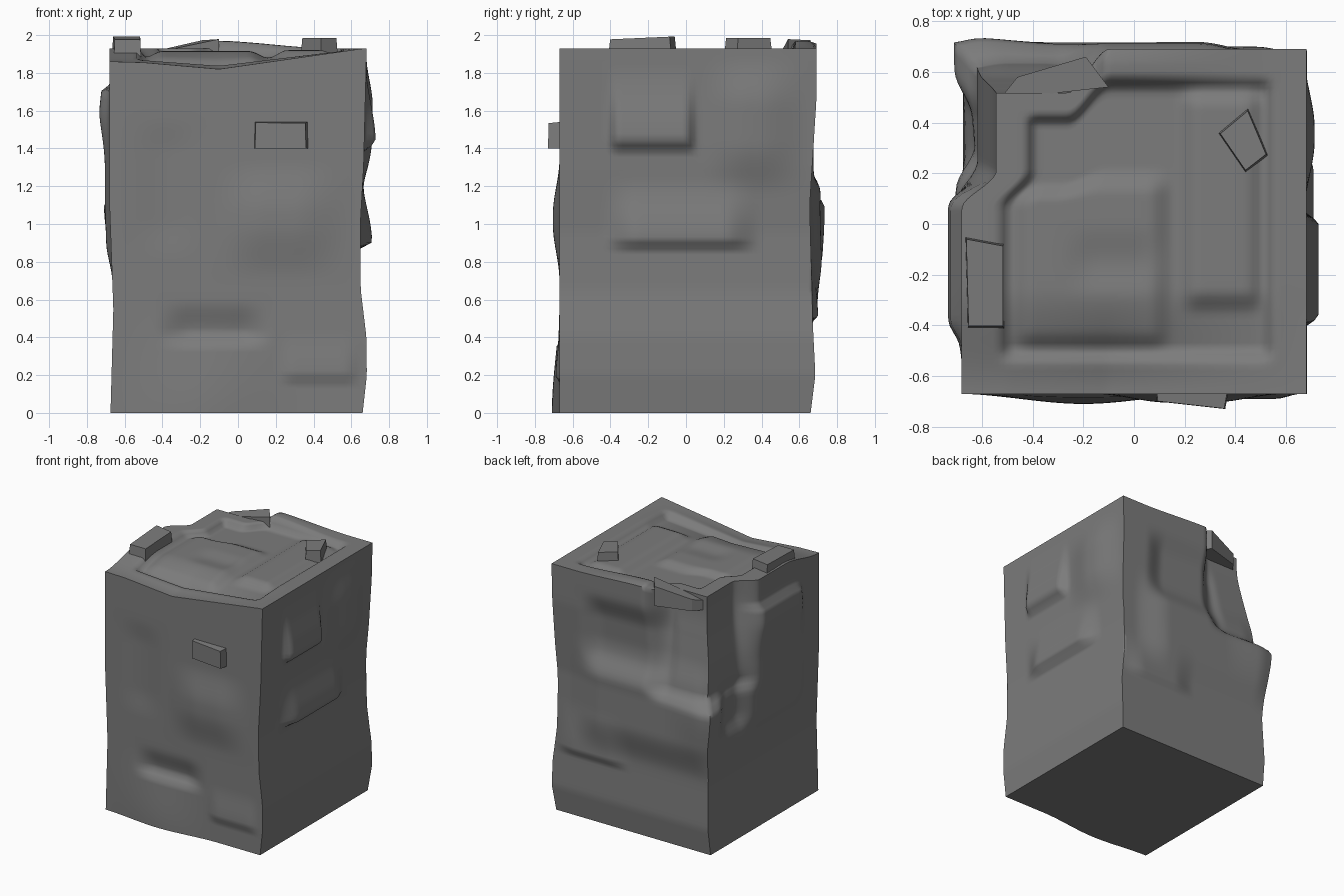
import bpy
import bmesh
from mathutils import Vector

old = bpy.data.objects.get("Cube")
if old:
    bpy.data.objects.remove(old, do_unlink=True)

stone = bpy.data.materials.new("dark grey stone")
stone.use_nodes = True
grey = (0.2, 0.2, 0.2, 1)
stone.diffuse_color = grey
stone.node_tree.nodes["Principled BSDF"].inputs["Base Color"].default_value = grey

HALF, TOP, CUTS = 0.67, 1.93, 59


def step(value, start, end):
    """Smooth ramp from 0 at start to 1 at end."""
    t = min(1, max(0, (value - start) / (end - start)))
    return t * t * (3 - 2 * t)


def chip(u, v, left, right, low, high, height, soft=0.15, under=0.025):
    """Raised flake: crisp lower lip, soft sides, long fade upward."""
    side = step(u, left, left + soft) * step(-u, -right, soft - right)
    return height * side * step(v, low, low + under) * step(-v, -high, -low - under)


def patch(u, v, left, right, low, high, height, soft=0.1):
    """Plateau with the same ramp on all four sides."""
    side = step(u, left, left + soft) * step(-u, -right, soft - right)
    return height * side * step(v, low, low + soft) * step(-v, -high, soft - high)


def profile(t, points):
    """Straight interpolation through a few points."""
    for (a, p), (b, q) in zip(points, points[1:]):
        if t <= b:
            return p + (q - p) * (t - a) / (b - a)
    return points[-1][1]


# Outward relief of each side of the block
def front_relief(x, z):
    bulge = 0.04 * step(-z, -0.6, 0) * step(-abs(x + 0.2), -0.5, 0)
    return (bulge + chip(x, z, -0.45, 0.2, 0.36, 0.6, -0.045, 0.2, 0.05)
            + chip(x, z, 0.2, 0.66, 0.17, 0.45, 0.02, 0.1)
            + patch(x, z, -0.16, 0.6, 0.7, 1.35, 0.035, 0.3)
            + patch(x, z, -0.6, -0.15, 0.8, 1.6, -0.012, 0.22))


def right_relief(y, z):
    edge = profile(z, [(0, -0.01), (0.2, 0.012), (0.4, 0.01), (0.65, -0.02),
                       (0.95, -0.025), (1.3, -0.005), (1.9, 0.01)])
    return (edge + chip(y, z, -0.42, 0.06, 1.4, 1.85, 0.06, 0.06)
            + chip(y, z, -0.45, 0.4, 0.88, 1.25, 0.065, 0.2)
            + patch(y, z, 0.05, 0.66, 1.15, 1.9, 0.04, 0.28))


def back_relief(x, z):
    edge = profile(z, [(0, -0.01), (0.2, 0.015), (0.5, 0), (1.1, -0.015),
                       (1.65, 0.02), (TOP, 0.02)])
    return (edge + chip(-x, z, -0.68, 0.0, 0.48, 0.9, 0.03, 0.2)
            + patch(x, z, -0.85, 0.55, 0.55, 1.45, 0.055, 0.3)
            + patch(x, z, -0.4, 0.46, 1.15, 1.8, -0.05, 0.2))


def left_relief(y, z):
    edge = profile(z, [(0, 0.005), (0.55, -0.01), (1.1, 0.01), (TOP, 0.01)])
    return (edge + patch(y, z, -0.56, 0.3, 0.7, 1.75, 0.025, 0.2)
            + chip(y, -z, -0.48, 0.24, -1.74, -1.3, 0.04, 0.1)
            + patch(y, z, 0.15, 0.58, 0.8, 1.25, -0.05, 0.16))


def top_relief(x, y):
    # sagging front edge, shallow tray, broken slabs and a ridge along the back
    front = step(-y, 0.25, 0.66)
    sag = profile(x, [(-0.67, -0.07), (-0.5, -0.075), (-0.1, -0.11), (0.67, 0)])
    return (front * sag + patch(x, y, -0.54, 0.56, -0.55, 0.58, -0.05, 0.06)
            + patch(x, y, 0.16, 0.54, -0.36, 0.56, 0.04)
            + patch(x, y, -0.5, 0.16, -0.52, 0.22, 0.035)
            + patch(x, y, -0.3, 0.15, -0.3, 0.0, -0.015, 0.15)
            + chip(y, x, 0.54, 0.7, -0.2, 0.5, 0.04, 0.05, 0.07))


def weather(p):
    x, y, z = p
    onx, ony = abs(x) > HALF - 1e-4, abs(y) > HALF - 1e-4
    q = Vector((x, y, z))
    if onx:
        q.x += right_relief(y, z) if x > 0 else -left_relief(y, z)
    if ony:
        q.y += back_relief(x, z) if y > 0 else -front_relief(x, z)
    q.z += top_relief(x, y) * (z / TOP) ** 6

    # broken-out corner: sharp ledge, then a face leaning inward
    lean = 0.45 * step(z, 1.1, 1.2) + 0.55 * step(z, 1.2, 1.85)
    if x < 0:
        q.x *= 1 - 0.2 * lean * step(y, 0.08, 0.28)
    if y > 0:
        q.y *= 1 - 0.25 * lean * step(-x, 0.12, 0.33)
    ledge = step(z, 0.7, 1.08) * step(-z, -1.2, -1.1) * step(y - x, 0.95, 1.3)
    q.x -= 0.03 * ledge
    q.y += 0.025 * ledge
    return q


def finish(name, bm, angle):
    bmesh.ops.recalc_face_normals(bm, faces=bm.faces)
    mesh = bpy.data.meshes.new(name)
    bm.to_mesh(mesh)
    bm.free()
    mesh.materials.append(stone)
    obj = bpy.data.objects.new(name, mesh)
    bpy.context.collection.objects.link(obj)
    bpy.ops.object.select_all(action="DESELECT")
    obj.select_set(True)
    bpy.context.view_layer.objects.active = obj
    bpy.ops.object.shade_smooth_by_angle(angle=angle)


# Main weathered block
bm = bmesh.new()
bmesh.ops.create_cube(bm, size=1)
bmesh.ops.subdivide_edges(bm, edges=bm.edges, cuts=CUTS, use_grid_fill=True)
for v in bm.verts:
    v.co = weather((v.co.x * 2 * HALF, v.co.y * 2 * HALF, (v.co.z + 0.5) * TOP))
finish("stone_block", bm, 1.15)


def lump(name, corners, low, high, shift=(0, 0), taper=0.9):
    """Loose chunk from a plan outline, tapered and tilted toward its top."""
    bm = bmesh.new()
    cx = sum(c[0] for c in corners) / len(corners)
    cy = sum(c[1] for c in corners) / len(corners)
    base = [bm.verts.new((x, y, low)) for x, y in corners]
    cap = []
    for x, y in corners:
        rise = shift[0] * (x - cx) + shift[1] * (y - cy)
        cap.append(bm.verts.new((cx + (x - cx) * taper, cy + (y - cy) * taper, high + rise)))
    bm.faces.new(base)
    bm.faces.new(cap)
    for i in range(len(base)):
        j = (i + 1) % len(base)
        bm.faces.new((base[i], base[j], cap[j], cap[i]))
    finish(name, bm, 0.6)


# Chunks standing on the top
lump("top_pebble", [(0.33, 0.36), (0.44, 0.2), (0.53, 0.27), (0.45, 0.46)], 1.87, 1.985)
lump("top_left_chunk", [(-0.67, -0.04), (-0.66, -0.42), (-0.51, -0.42), (-0.51, -0.07)],
     1.8, 1.985, (0, 0.04))
lump("top_back_slab", [(-0.54, 0.48), (-0.46, 0.5), (-0.1, 0.54), (-0.19, 0.66), (-0.46, 0.58)],
     1.82, 1.93, (0.2, 0.1), 1.0)

# Square knob on the front
lump("front_knob", [(0.08, -0.62), (0.09, -0.7), (0.36, -0.73), (0.38, -0.62)],
     1.4, 1.54, (0, 0.1), 0.97)
